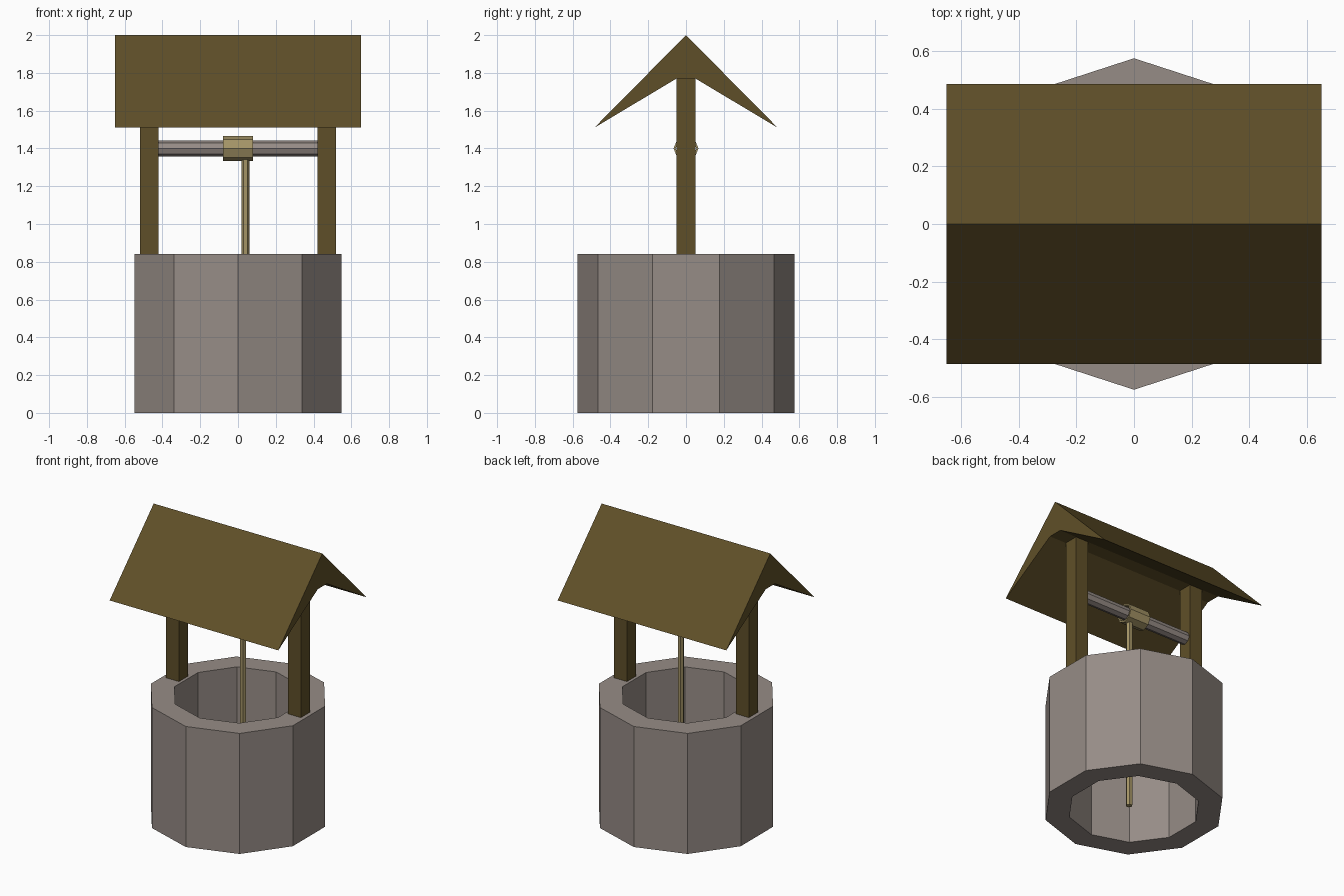
import bpy, bmesh, math

if "Cube" in bpy.data.objects:
    bpy.data.objects.remove(bpy.data.objects["Cube"])


def material(name, srgb):
    m = bpy.data.materials.new(name)
    lin = [((c / 255 + 0.055) / 1.055) ** 2.4 for c in srgb]
    m.diffuse_color = (*lin, 1)
    m.use_nodes = True
    m.node_tree.nodes["Principled BSDF"].inputs["Base Color"].default_value = m.diffuse_color
    return m


STONE = material("grey stone", (150, 140, 134))
WOOD = material("brown wood", (95, 79, 40))
ROPE = material("tan rope", (164, 148, 102))


def make_object(name, verts, faces, mat):
    me = bpy.data.meshes.new(name)
    me.from_pydata(verts, [], faces)
    bm = bmesh.new()
    bm.from_mesh(me)
    bmesh.ops.recalc_face_normals(bm, faces=bm.faces)
    bm.to_mesh(me)
    bm.free()
    me.materials.append(mat)
    ob = bpy.data.objects.new(name, me)
    bpy.context.collection.objects.link(ob)
    return ob


def ngon(n, r, start=0.0):
    return [(r * math.cos(start + 2 * math.pi * i / n),
             r * math.sin(start + 2 * math.pi * i / n)) for i in range(n)]


def place(p, t, axis):
    return (p[0], p[1], t) if axis == 'z' else (t, p[0], p[1])


def prism(name, profile, a, b, axis, mat):
    n = len(profile)
    verts = [place(p, t, axis) for t in (a, b) for p in profile]
    faces = [(i, (i + 1) % n, n + (i + 1) % n, n + i) for i in range(n)]
    faces += [tuple(range(n)), tuple(range(n, 2 * n))]
    return make_object(name, verts, faces, mat)


def tube(name, n, r_out, r_in, a, b, axis, mat, start=0.0):
    loops = [(r_out, a), (r_out, b), (r_in, b), (r_in, a)]
    verts = [place(p, t, axis) for r, t in loops for p in ngon(n, r, start)]
    faces = [(k * n + i, k * n + (i + 1) % n,
              (k + 1) % 4 * n + (i + 1) % n, (k + 1) % 4 * n + i)
             for k in range(4) for i in range(n)]
    return make_object(name, verts, faces, mat)


# Ten-sided stone wall, open through the middle
tube("stone_wall", 10, 0.575, 0.42, 0, 0.84, 'z', STONE, math.pi / 2)

# Two square posts
for side, x in (("left", -0.47), ("right", 0.47)):
    square = [(x - 0.05, -0.05), (x + 0.05, -0.05), (x + 0.05, 0.05), (x - 0.05, 0.05)]
    prism(side + "_post", square, 0.84, 1.77, 'z', WOOD)

# Gabled roof, thick at the ridge and tapering to sharp eaves
gable = [(-0.485, 1.51), (-0.05, 1.77), (0.05, 1.77), (0.485, 1.51), (0, 2.0)]
prism("roof", gable, -0.65, 0.65, 'x', WOOD)

# Winding shaft, rope coil and hanging rope
shaft = prism("shaft", ngon(8, 0.042), -0.42, 0.42, 'x', STONE)
coil = tube("rope_coil", 8, 0.066, 0.055, -0.08, 0.08, 'x', ROPE)
for ob in (shaft, coil):
    ob.location.z = 1.4
rope = prism("hanging_rope", ngon(6, 0.021), 0.01, 1.345, 'z', ROPE)
rope.location.x = 0.04
